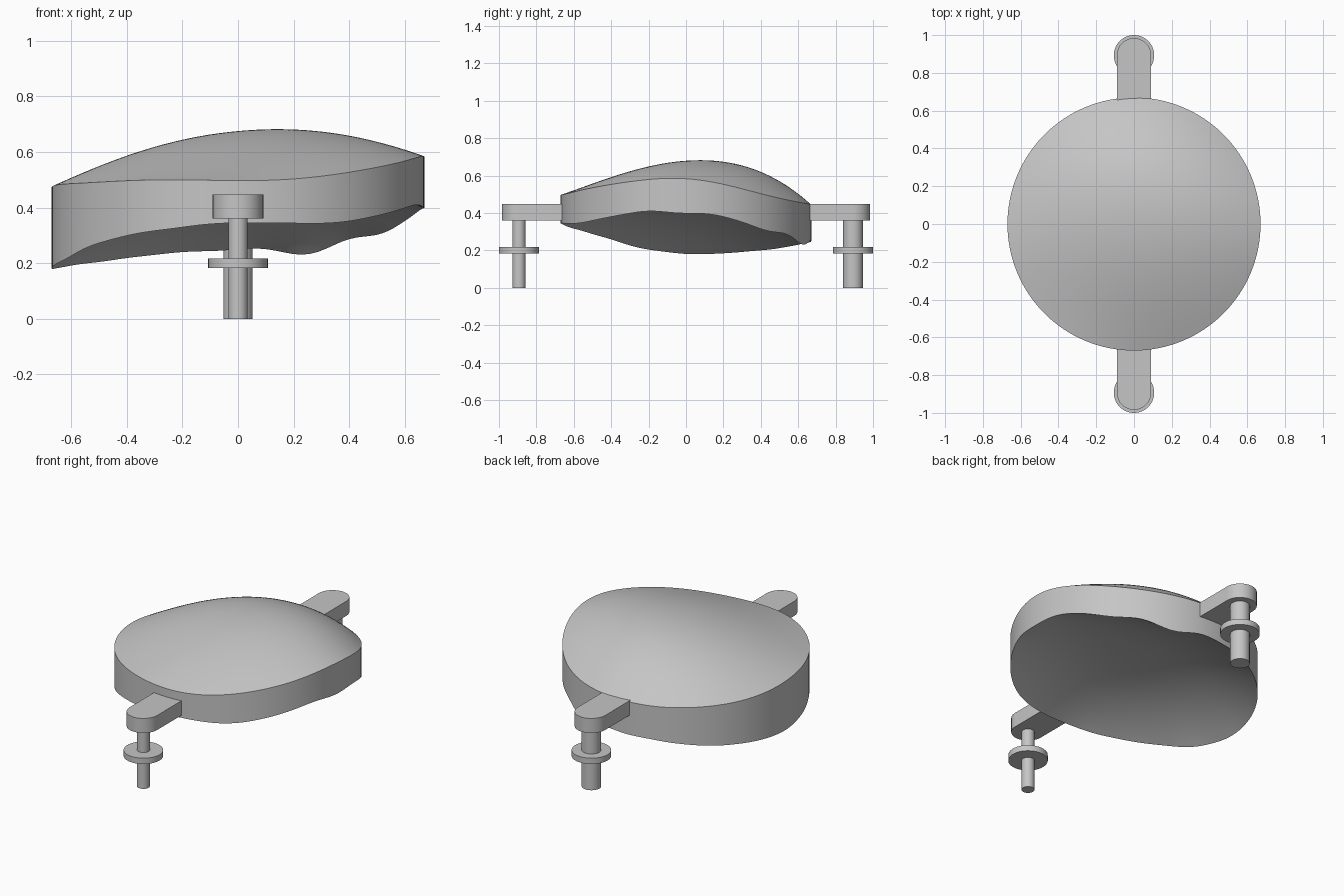
import bpy, bmesh, math

cube = bpy.data.objects.get("Cube")
if cube:
    bpy.data.objects.remove(cube, do_unlink=True)

GREY = (0.56, 0.56, 0.56, 1.0)
mat = bpy.data.materials.new("plain grey")
mat.use_nodes = True
mat.diffuse_color = GREY
mat.node_tree.nodes["Principled BSDF"].inputs["Base Color"].default_value = GREY

RADIUS, RINGS, SEGS = 0.67, 24, 128
POST_Y = 0.893

# Rim heights at equal angles, counter-clockwise from +x
TOP_RIM = [.583, .54, .485, .455, .443, .438, .443, .453,
           .473, .485, .493, .5, .497, .508, .54, .573]
BOTTOM_RIM = [.398, .393, .365, .325, .298, .277, .233, .246,
              .25, .243, .235, .222, .208, .198, .188, .181,
              .181, .195, .215, .25, .28, .305, .322, .338,
              .345, .345, .343, .348, .365, .385, .405, .407]


def membrane(rim):
    """Smooth surface stretched across a wavy circular rim."""
    n = len(rim)
    waves = []
    for k in range(n // 2 + 1):
        scale = (1 if k in (0, n // 2) else 2) / n
        c = sum(h * math.cos(math.tau * k * i / n) for i, h in enumerate(rim))
        s = sum(h * math.sin(math.tau * k * i / n) for i, h in enumerate(rim))
        waves.append((c * scale, s * scale))
    return lambda r, a: sum(r ** k * (c * math.cos(k * a) + s * math.sin(k * a))
                            for k, (c, s) in enumerate(waves))


top_base, bottom_base = membrane(TOP_RIM), membrane(BOTTOM_RIM)


def top_height(r, a):
    lean = r * (0.085 * math.sin(a) + 0.02 * math.cos(a))
    return top_base(r, a) + (0.177 + lean) * (1 - r ** 2.1)


def bottom_height(r, a):
    return bottom_base(r, a) + 0.142 * (1 - r ** 2.5)


def finish(bm, name):
    bmesh.ops.recalc_face_normals(bm, faces=bm.faces)
    mesh = bpy.data.meshes.new(name)
    bm.to_mesh(mesh)
    bm.free()
    mesh.materials.append(mat)
    ob = bpy.data.objects.new(name, mesh)
    bpy.context.collection.objects.link(ob)
    bpy.ops.object.select_all(action="DESELECT")
    ob.select_set(True)
    bpy.context.view_layer.objects.active = ob
    bpy.ops.object.shade_smooth_by_angle(angle=math.radians(35))


def sheet(bm, height):
    """Polar grid over the disc; returns its outer ring."""
    inner = [bm.verts.new((0, 0, height(0, 0)))]
    for j in range(1, RINGS + 1):
        r = j / RINGS
        ring = []
        for i in range(SEGS):
            a = math.tau * i / SEGS
            ring.append(bm.verts.new((RADIUS * r * math.cos(a),
                                      RADIUS * r * math.sin(a), height(r, a))))
        for i in range(SEGS):
            n = (i + 1) % SEGS
            if j == 1:
                bm.faces.new((inner[0], ring[i], ring[n]))
            else:
                bm.faces.new((inner[i], ring[i], ring[n], inner[n]))
        inner = ring
    return inner


# Domed body, hollowed below: two sheets joined by a straight side wall
bm = bmesh.new()
upper, lower = sheet(bm, top_height), sheet(bm, bottom_height)
for i in range(SEGS):
    n = (i + 1) % SEGS
    bm.faces.new((lower[i], lower[n], upper[n], upper[i]))
finish(bm, "domed_body")


def prism(name, outline, z0, z1):
    bm = bmesh.new()
    face = bm.faces.new([bm.verts.new((x, y, z0)) for x, y in outline])
    top = bmesh.ops.extrude_face_region(bm, geom=[face])["geom"]
    bmesh.ops.translate(bm, vec=(0, 0, z1 - z0),
                        verts=[v for v in top if isinstance(v, bmesh.types.BMVert)])
    finish(bm, name)


def arc(y, radius, span, steps):
    return [(radius * math.cos(span * i / steps), y + radius * math.sin(span * i / steps))
            for i in range(steps + 1)]


# Round-ended arm, post and collar at each end
for side, sign, post_radius in (("front", -1, 0.035), ("back", 1, 0.053)):
    arm = [(0.091, 0.655)] + arc(POST_Y, 0.091, math.pi, 32) + [(-0.091, 0.655)]
    prism(side + "_arm", [(x, sign * y) for x, y in arm], 0.36, 0.447)
    for part, radius, z0, z1 in (("post", post_radius, 0, 0.36),
                                 ("collar", 0.107, 0.182, 0.217)):
        circle = arc(sign * POST_Y, radius, math.tau, 48)[:-1]
        prism(side + "_" + part, circle, z0, z1)
